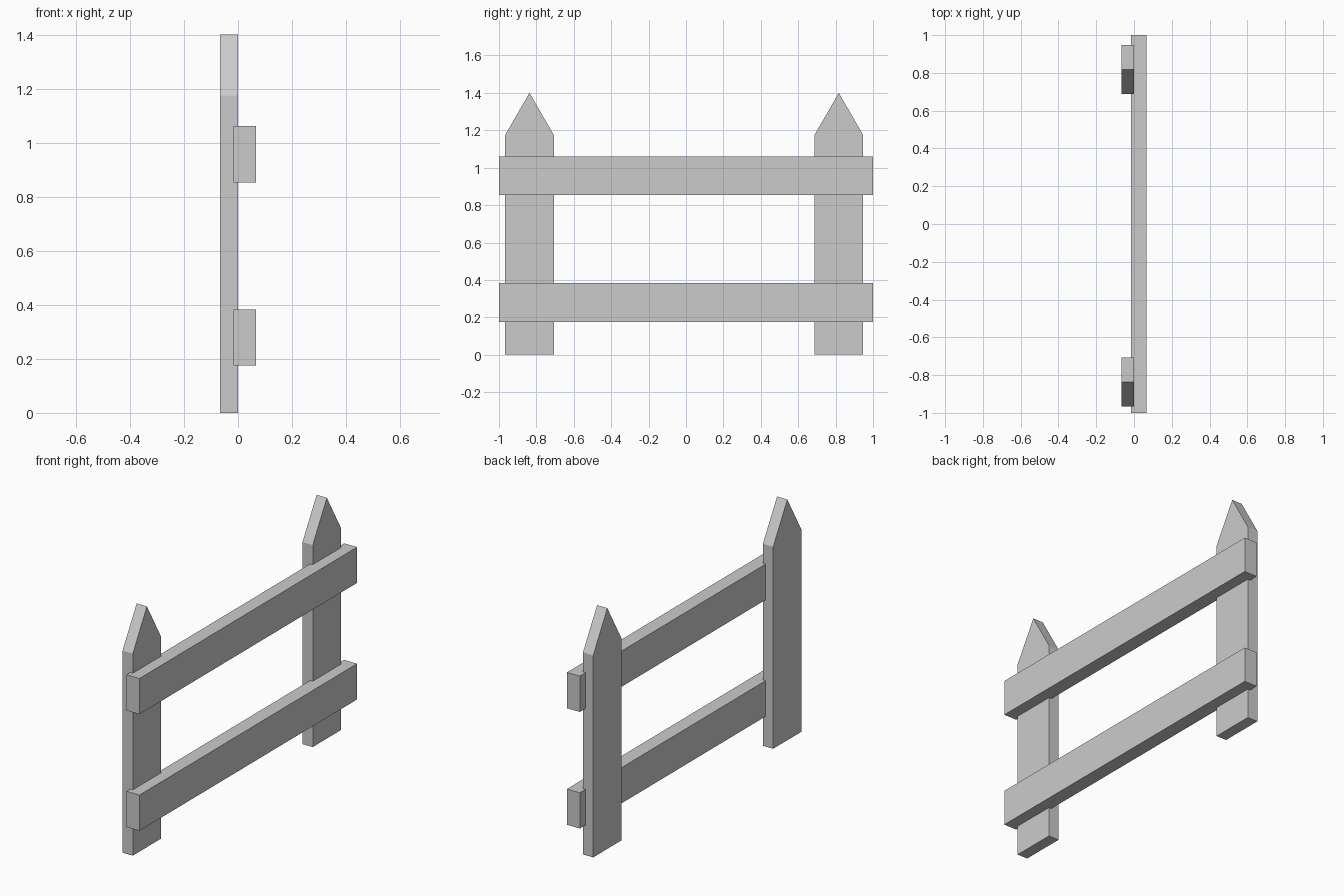
import bpy

if "Cube" in bpy.data.objects:
    bpy.data.objects.remove(bpy.data.objects["Cube"])


def extrude_profile(name, profile, x0, x1):
    """Solid from a (y, z) outline, counter-clockwise seen from +x."""
    n = len(profile)
    verts = [(x, y, z) for x in (x0, x1) for y, z in profile]
    faces = [tuple(reversed(range(n))), tuple(range(n, 2 * n))]
    faces += [(i, (i + 1) % n, n + (i + 1) % n, n + i) for i in range(n)]
    mesh = bpy.data.meshes.new(name)
    mesh.from_pydata(verts, [], faces)
    obj = bpy.data.objects.new(name, mesh)
    bpy.context.collection.objects.link(obj)
    return obj


# Pointed posts
HALF = 0.13
for name, y in (("front_post", -0.837), ("back_post", 0.817)):
    extrude_profile(name, [(y - HALF, 0), (y + HALF, 0), (y + HALF, 1.175),
                           (y, 1.4), (y - HALF, 1.175)], -0.066, 0.0)

# Horizontal rails, slightly sunk into the posts
for name, z in (("lower_rail", 0.175), ("upper_rail", 0.853)):
    extrude_profile(name, [(-1, z), (1, z), (1, z + 0.208), (-1, z + 0.208)],
                    -0.017, 0.066)
